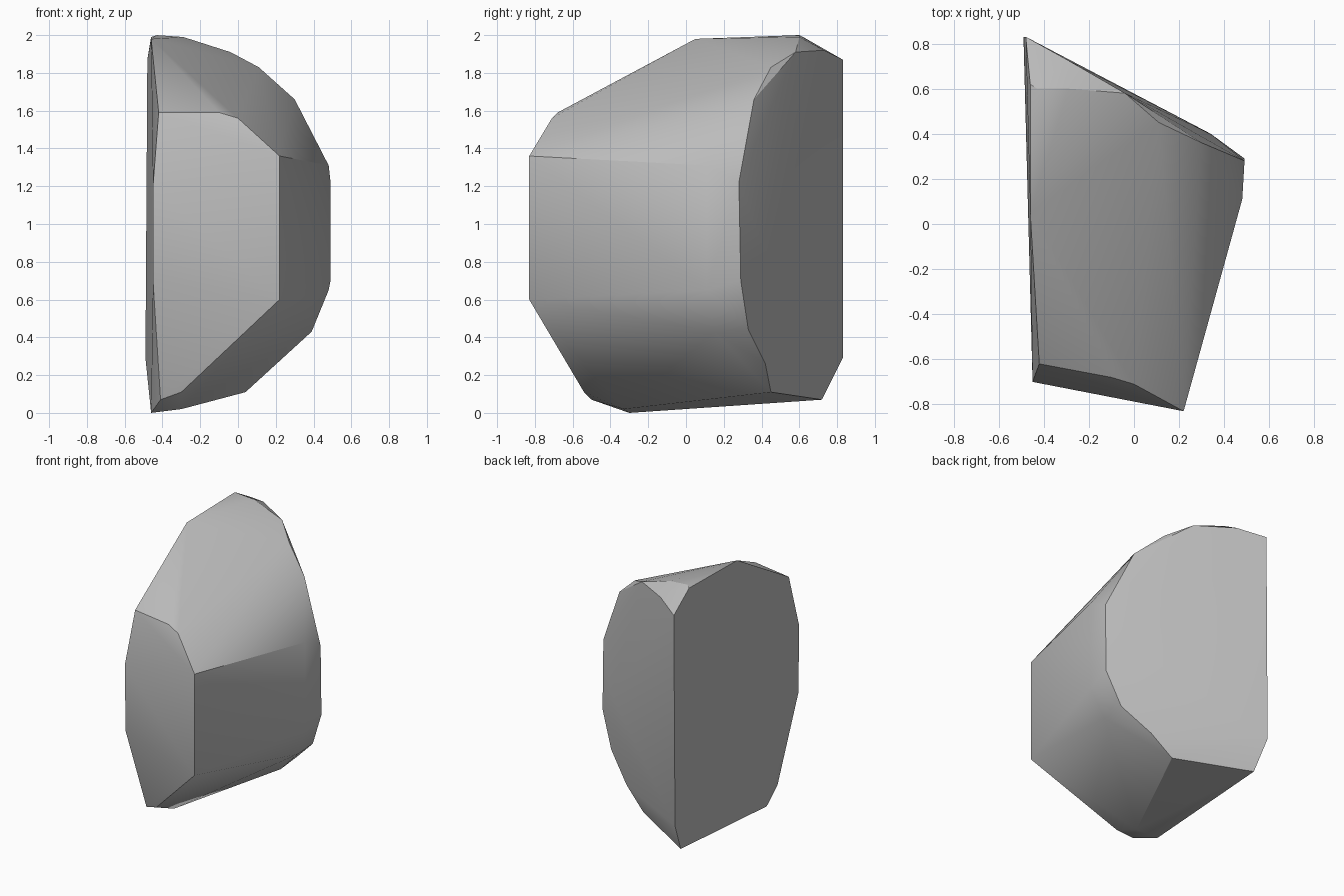
import bpy
import bmesh
import math
from mathutils import Vector

default_cube = bpy.data.objects.get("Cube")
if default_cube:
    bpy.data.objects.remove(default_cube, do_unlink=True)


def make_material(name, colour):
    material = bpy.data.materials.new(name)
    material.use_nodes = True
    material.diffuse_color = colour
    shader = next(n for n in material.node_tree.nodes if n.type == "BSDF_PRINCIPLED")
    shader.inputs["Base Color"].default_value = colour
    return material


# Flat cleaved side, listed around its rim
left_rim = [
    (-.49, .83, .29), (-.48, .83, 1.87), (-.46, .62, 1.99), (-.46, .05, 1.98),
    (-.42, -.62, 1.59), (-.45, -.7, 1.2), (-.45, -.69, .7), (-.41, -.5, .07),
    (-.46, -.3, 0), (-.46, .72, .07),
]

# Broad slanted back, from the crown round to the base
back_rim = [
    (-.3, .73, 1.92), (-.04, .58, 1.91), (.11, .45, 1.83), (.3, .36, 1.66),
    (.49, .28, 1.22), (.49, .29, .7), (.39, .33, .44), (.2, .42, .26),
    (.04, .45, .11), (.34, .4, .9),
]

# Upright chisel edge and the chamfers of the front
front_edge = [
    (.22, -.83, 1.36), (0, -.71, 1.56), (-.1, -.68, 1.59),
    (.22, -.83, .6), (-.3, -.54, .11),
]

# Small corners along the right side, crown and base
right_corners = [(.48, .11, 1.31), (.48, .11, .65), (.39, .15, .43)]
crown = [(-.43, .6, 2), (-.29, .6, 1.99)]
base = [(-.3, -.33, .02)]


def build_stone(name, points, material):
    """Wrap the corner points in a faceted convex stone."""
    bm = bmesh.new()
    for point in points:
        bm.verts.new(Vector(point))
    hull = bmesh.ops.convex_hull(bm, input=bm.verts)
    inside = {g for g in hull["geom_interior"] if isinstance(g, bmesh.types.BMVert)}
    bmesh.ops.delete(bm, geom=list(inside), context="VERTS")

    # Merge the nearly flat triangles into clean facets
    bmesh.ops.dissolve_limit(
        bm, angle_limit=math.radians(2), verts=bm.verts, edges=bm.edges
    )
    bmesh.ops.recalc_face_normals(bm, faces=bm.faces)
    mesh = bpy.data.meshes.new(name)
    bm.to_mesh(mesh)
    bm.free()
    mesh.materials.append(material)
    stone = bpy.data.objects.new(name, mesh)
    bpy.context.collection.objects.link(stone)
    return stone


stone_grey = make_material("stone_grey", (.5, .5, .5, 1))
corners = left_rim + back_rim + front_edge + right_corners + crown + base
boulder = build_stone("boulder", corners, stone_grey)

# Soft shading over the worn corners, crisp along the cleaved edges
bpy.ops.object.select_all(action="DESELECT")
boulder.select_set(True)
bpy.context.view_layer.objects.active = boulder
bpy.ops.object.shade_smooth_by_angle(angle=math.radians(30))
